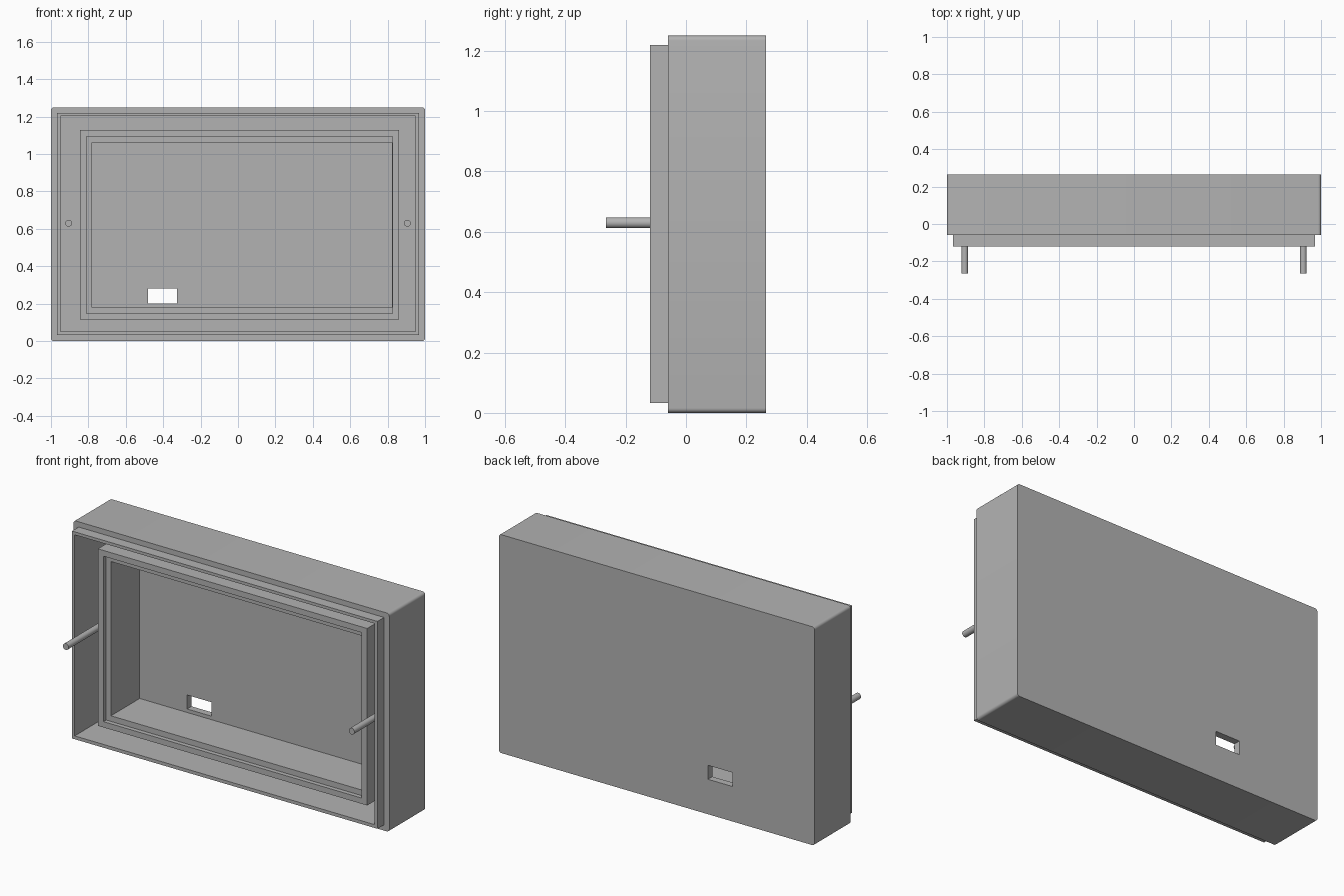
import bpy
import bmesh
from math import radians

cube = bpy.data.objects.get("Cube")
if cube:
    bpy.data.objects.remove(cube, do_unlink=True)

gray = bpy.data.materials.new("matte gray")
gray.use_nodes = True
color = (0.45, 0.45, 0.45, 1)
gray.diffuse_color = color
gray.node_tree.nodes["Principled BSDF"].inputs["Base Color"].default_value = color

# Depths of the main planes
BACK, FLOOR, RIM, LEDGE, LIP, PIN_TIP = 0.265, 0.225, -0.06, -0.035, -0.12, -0.265

# Rectangles: left, right, bottom, top
OUTER = (-1, 1, 0, 1.25)
LIP_OUT = (-0.967, 0.967, 0.033, 1.22)
LIP_IN = (-0.95, 0.95, 0.052, 1.203)
FRAME_OUT = (-0.845, 0.86, 0.115, 1.128)
FRAME_IN = (-0.81, 0.825, 0.148, 1.095)
CAVITY = (-0.78, 0.824, 0.18, 1.063)
PORT = (-0.48, -0.325, 0.2, 0.28)


def finish(obj):
    obj.data.materials.append(gray)
    bpy.ops.object.select_all(action='DESELECT')
    obj.select_set(True)
    bpy.context.view_layer.objects.active = obj
    bpy.ops.object.shade_smooth_by_angle(angle=radians(30))


def build_housing(sections):
    """Skin a closed chain of rectangles running through the wall section."""
    bm = bmesh.new()
    loops = []
    for (l, r, b, t), y in sections:
        loops.append([bm.verts.new((x, y, z))
                      for x, z in ((l, b), (r, b), (r, t), (l, t))])
    for a, b in zip(loops, loops[1:] + loops[:1]):
        for i in range(4):
            j = (i + 1) % 4
            bm.faces.new((a[i], a[j], b[j], b[i]))
    # Round the four long outer corners
    corners = [bm.edges.get((p, q)) for p, q in zip(loops[0], loops[1])]
    bmesh.ops.bevel(bm, geom=corners, offset=0.016, segments=5,
                    profile=0.5, affect='EDGES')
    bmesh.ops.recalc_face_normals(bm, faces=bm.faces[:])
    mesh = bpy.data.meshes.new("housing")
    bm.to_mesh(mesh)
    bm.free()
    obj = bpy.data.objects.new("housing", mesh)
    bpy.context.collection.objects.link(obj)
    finish(obj)


# Shell, lip, inner frame with ledge, cavity and rear port
build_housing([
    (OUTER, BACK), (OUTER, RIM),
    (LIP_OUT, RIM), (LIP_OUT, LIP),
    (LIP_IN, LIP), (LIP_IN, FLOOR),
    (FRAME_OUT, FLOOR), (FRAME_OUT, RIM),
    (FRAME_IN, RIM), (FRAME_IN, LEDGE),
    (CAVITY, LEDGE), (CAVITY, FLOOR),
    (PORT, FLOOR), (PORT, BACK),
])

# Mounting pins standing on the groove floor
for name, side in (("left_pin", 1), ("right_pin", -1)):
    bpy.ops.mesh.primitive_cylinder_add(
        vertices=32, radius=0.018, depth=FLOOR - PIN_TIP,
        location=(side * 0.905, (FLOOR + PIN_TIP) / 2, 0.63),
        rotation=(radians(90), 0, 0))
    pin = bpy.context.object
    pin.name = name
    finish(pin)
